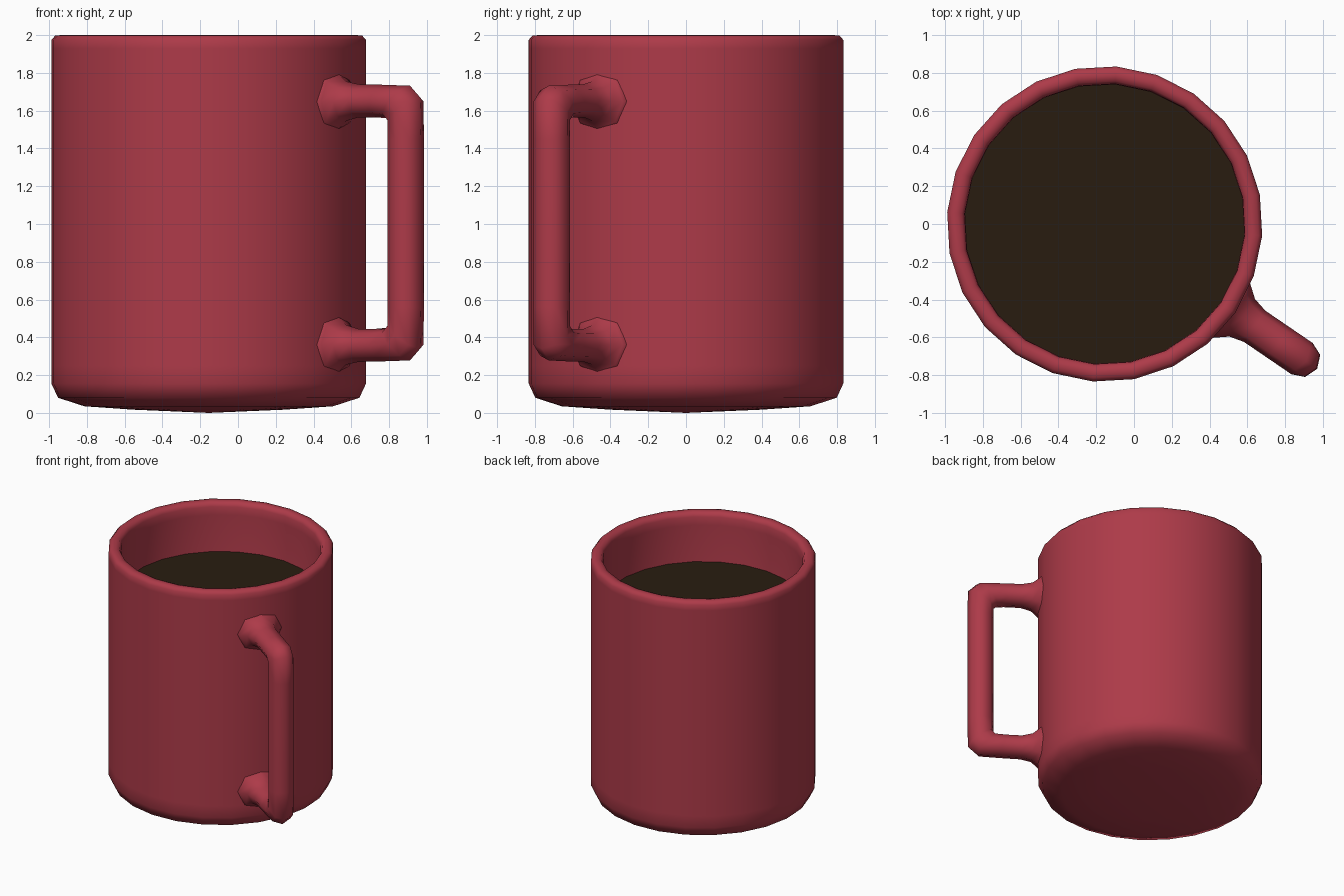
import bpy, bmesh
from math import sin, cos, pi, radians
from mathutils import Vector

if "Cube" in bpy.data.objects:
    bpy.data.objects.remove(bpy.data.objects["Cube"])

CX = -0.155                      # axis of the cup
HANDLE_ANGLE = radians(-34.3)    # direction the handle points
SIDES = 24


def material(name, rgb):
    m = bpy.data.materials.new(name)
    m.diffuse_color = (*rgb, 1)
    m.use_nodes = True
    m.node_tree.nodes["Principled BSDF"].inputs["Base Color"].default_value = m.diffuse_color
    return m


def finish(bm, name, mat, smooth=True):
    bmesh.ops.remove_doubles(bm, verts=bm.verts, dist=1e-5)
    bmesh.ops.recalc_face_normals(bm, faces=bm.faces)
    for f in bm.faces:
        f.smooth = smooth
    me = bpy.data.meshes.new(name)
    bm.to_mesh(me)
    bm.free()
    me.materials.append(mat)
    ob = bpy.data.objects.new(name, me)
    ob.location.x = CX
    ob.rotation_euler.z = HANDLE_ANGLE
    bpy.context.collection.objects.link(ob)
    return ob


def skin(bm, rings):
    """Bridge neighbouring rings of verts with quads."""
    for a, b in zip(rings, rings[1:]):
        n = len(a)
        for i in range(n):
            j = (i + 1) % n
            bm.faces.new((a[i], a[j], b[j], b[i]))


def circle(bm, r, z):
    return [bm.verts.new((r * cos(2 * pi * i / SIDES), r * sin(2 * pi * i / SIDES), z))
            for i in range(SIDES)]


def fan(bm, ring, z):
    c = bm.verts.new((0, 0, z))
    for i, v in enumerate(ring):
        bm.faces.new((c, v, ring[(i + 1) % len(ring)]))


red = material("red_glaze", (0.42, 0.043, 0.066))
brown = material("coffee_brown", (0.022, 0.012, 0.005))

# Cup: lathe profile from the underside, over the rim and down inside
profile = [(0.40, 0.017), (0.66, 0.035), (0.80, 0.08), (0.835, 0.155), (0.835, 0.25),
           (0.835, 1.0), (0.835, 1.93), (0.835, 1.975), (0.815, 1.997), (0.785, 2.0),
           (0.757, 1.993), (0.743, 1.965), (0.74, 1.9), (0.74, 0.22), (0.68, 0.14)]
bm = bmesh.new()
rings = [circle(bm, r, z) for r, z in profile]
skin(bm, rings)
fan(bm, rings[0], 0.0)
fan(bm, rings[-1], 0.12)
finish(bm, "cup", red)

# Coffee surface
bm = bmesh.new()
fan(bm, circle(bm, 0.741, 1.6), 1.6)
coffee = finish(bm, "coffee", brown, smooth=False)
if coffee.data.polygons[0].normal.z < 0:
    coffee.data.flip_normals()

# Handle: upper half sections (outer r, outer z, inner r, inner z, half width), mirrored below
upper = [(0.78, 1.86, 0.78, 1.44, 0.20), (0.83, 1.795, 0.83, 1.50, 0.16),
         (0.88, 1.755, 0.88, 1.545, 0.12), (0.96, 1.74, 0.96, 1.565, 0.10),
         (1.12, 1.737, 1.07, 1.565, 0.10), (1.29, 1.732, 1.135, 1.56, 0.10),
         (1.355, 1.67, 1.165, 1.53, 0.10), (1.36, 1.45, 1.165, 1.45, 0.10)]
MID = 2.01
lower = [(a, MID - b, c, MID - d, w) for a, b, c, d, w in reversed(upper)]
bm = bmesh.new()
rings = []
for ro, zo, ri, zi, w in upper + lower:
    outer, inner = Vector((ro, 0, zo)), Vector((ri, 0, zi))
    mid, half = (outer + inner) / 2, (outer - inner) / 2
    rings.append([bm.verts.new(mid + half * cos(k * pi / 4) + Vector((0, w * sin(k * pi / 4), 0)))
                  for k in range(8)])
skin(bm, rings)
bm.faces.new(rings[0])
bm.faces.new(rings[-1])
finish(bm, "handle", red)
